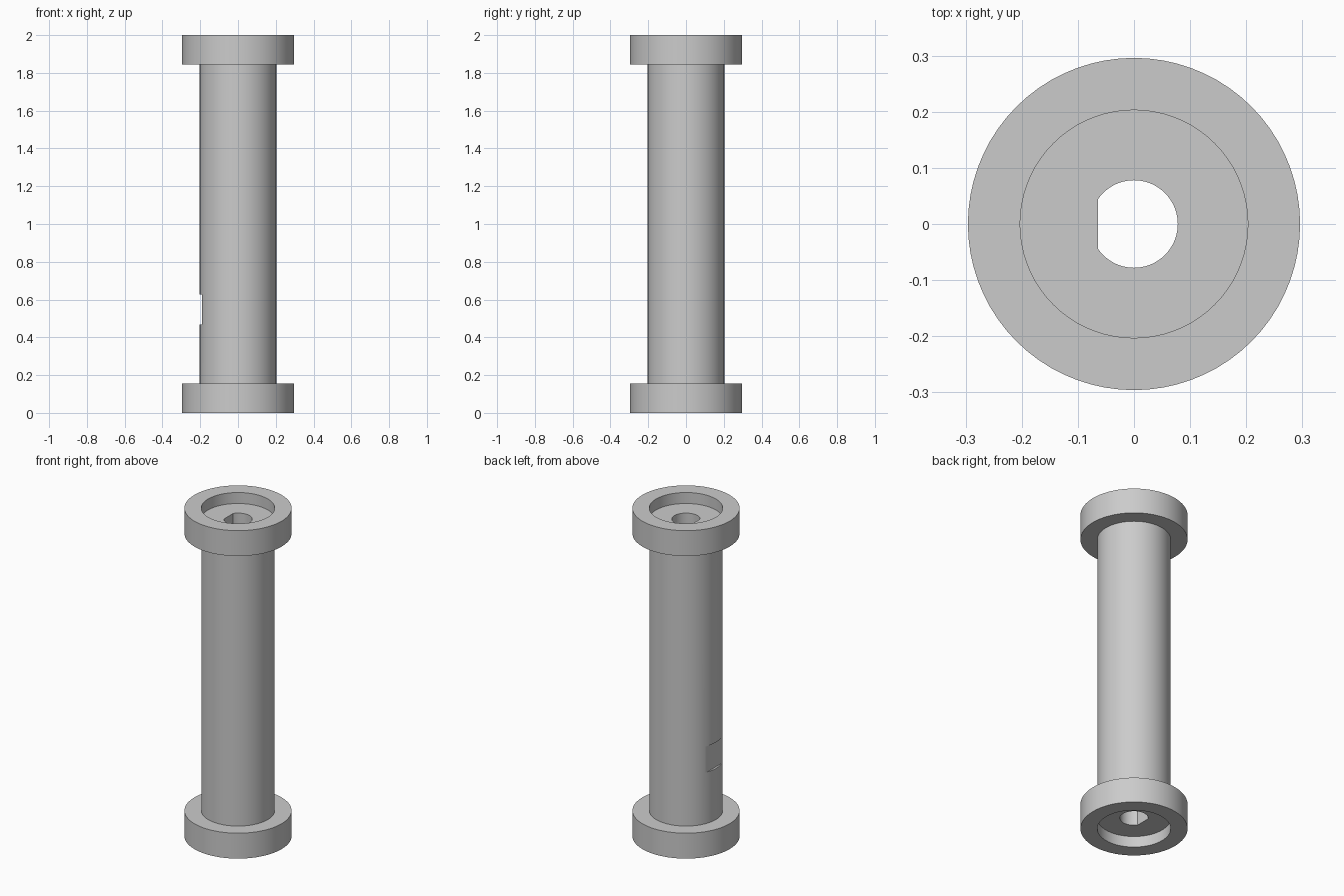
import bpy
import bmesh
import math

cube = bpy.data.objects.get("Cube")
if cube:
    bpy.data.objects.remove(cube, do_unlink=True)

GREY = (0.6, 0.6, 0.6, 1.0)
grey = bpy.data.materials.new("plain_grey")
grey.use_nodes = True
grey.diffuse_color = GREY
grey.node_tree.nodes["Principled BSDF"].inputs["Base Color"].default_value = GREY

HEIGHT = 2.0
FLANGE_R, FLANGE_H = 0.296, 0.155
TUBE_R, RECESS = 0.203, 0.067
BORE_R, BORE_FLAT = 0.078, 0.064
NOTCH_FLAT, NOTCH_LOW, NOTCH_HIGH = 0.19, 0.467, 0.626
SEGMENTS = 72


def ring(bm, z, radius, flat=None):
    """Circle of vertices, optionally cut straight at x = -flat."""
    verts = []
    for i in range(SEGMENTS):
        a = math.tau * i / SEGMENTS
        r = radius
        if flat and math.cos(a) < 0:
            r = min(radius, -flat / math.cos(a))
        verts.append(bm.verts.new((r * math.cos(a), r * math.sin(a), z)))
    return verts


def loft(name, sections):
    """Closed body of rings, each joined to the next and the last to the first."""
    bm = bmesh.new()
    rings = [ring(bm, *s) for s in sections]
    for k, low in enumerate(rings):
        high = rings[(k + 1) % len(rings)]
        for i in range(SEGMENTS):
            j = (i + 1) % SEGMENTS
            bm.faces.new((low[i], low[j], high[j], high[i]))
    bmesh.ops.remove_doubles(bm, verts=bm.verts, dist=1e-5)
    bmesh.ops.recalc_face_normals(bm, faces=bm.faces)
    mesh = bpy.data.meshes.new(name)
    bm.to_mesh(mesh)
    bm.free()
    mesh.materials.append(grey)
    obj = bpy.data.objects.new(name, mesh)
    bpy.context.collection.objects.link(obj)
    bpy.ops.object.select_all(action="DESELECT")
    obj.select_set(True)
    bpy.context.view_layer.objects.active = obj
    bpy.ops.object.shade_smooth_by_angle(angle=math.radians(30))
    return obj


# Tube with a D-shaped bore and a flat notch on its right side
bottom, top = RECESS, HEIGHT - RECESS
loft("tube", [
    (bottom, BORE_R, BORE_FLAT),
    (bottom, TUBE_R),
    (NOTCH_LOW, TUBE_R),
    (NOTCH_LOW, TUBE_R, NOTCH_FLAT),
    (NOTCH_HIGH, TUBE_R, NOTCH_FLAT),
    (NOTCH_HIGH, TUBE_R),
    (top, TUBE_R),
    (top, BORE_R, BORE_FLAT),
])

# End flanges, standing proud of the tube ends to leave a recess
for name, z in (("bottom_flange", 0.0), ("top_flange", HEIGHT - FLANGE_H)):
    loft(name, [
        (z, TUBE_R),
        (z, FLANGE_R),
        (z + FLANGE_H, FLANGE_R),
        (z + FLANGE_H, TUBE_R),
    ])
